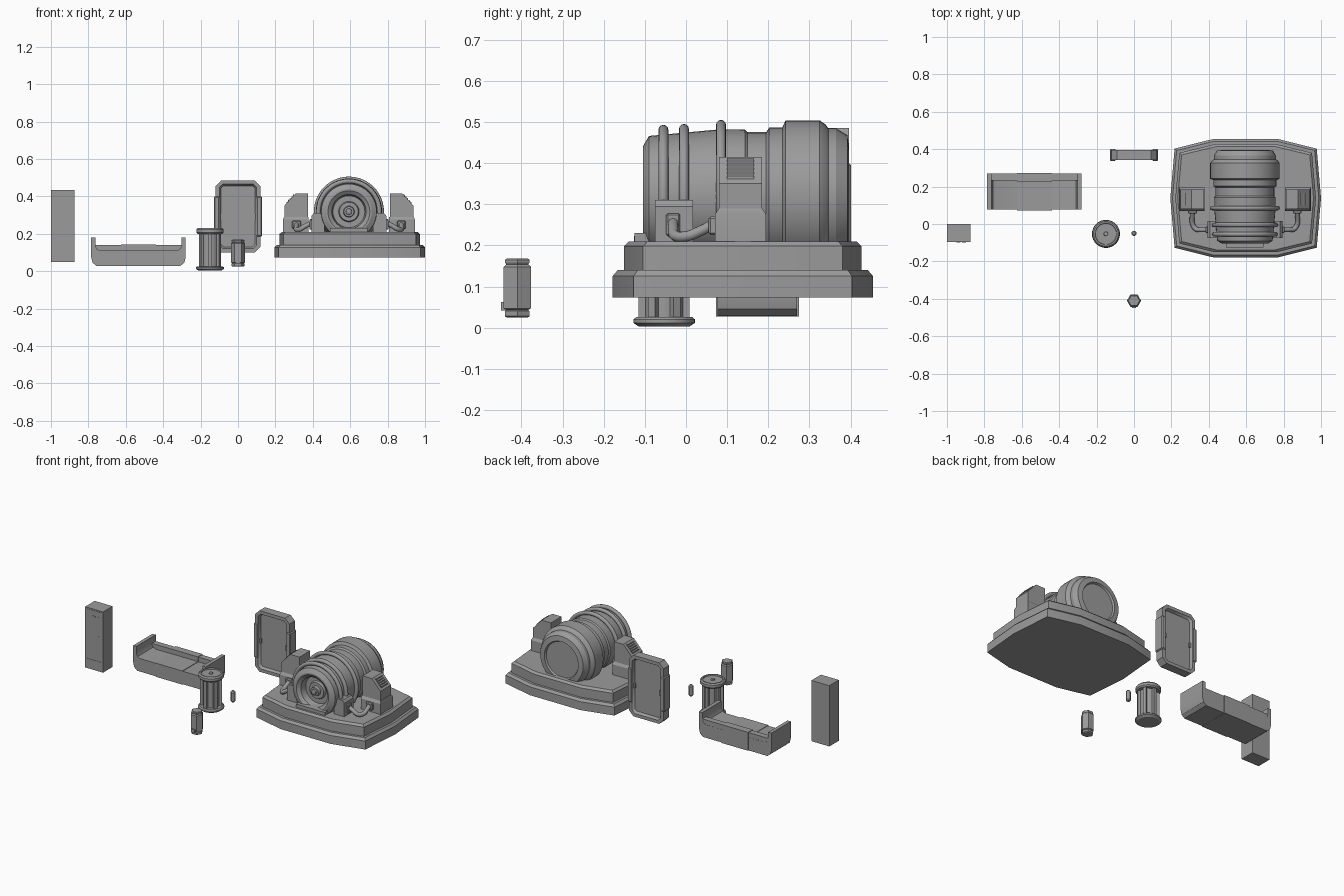
import bpy, bmesh, math
from mathutils import Vector, Matrix

if "Cube" in bpy.data.objects:
    bpy.data.objects.remove(bpy.data.objects["Cube"])

grey = bpy.data.materials.new("mid_grey")
grey.diffuse_color = (0.33, 0.33, 0.33, 1)
grey.use_nodes = True
grey.node_tree.nodes["Principled BSDF"].inputs["Base Color"].default_value = grey.diffuse_color


def finish(bm, name, angle=30):
    bmesh.ops.recalc_face_normals(bm, faces=bm.faces)
    me = bpy.data.meshes.new(name)
    bm.to_mesh(me)
    bm.free()
    me.materials.append(grey)
    me.shade_smooth()
    me.set_sharp_from_angle(angle=math.radians(angle))
    ob = bpy.data.objects.new(name, me)
    bpy.context.collection.objects.link(ob)
    return ob


def box(name, x, y, z, bevel=0.0):
    bm = bmesh.new()
    bmesh.ops.create_cube(bm, size=1)
    for v in bm.verts:
        v.co = [(r[0] + r[1]) / 2 + c * (r[1] - r[0]) for c, r in zip(v.co, (x, y, z))]
    if bevel:
        bmesh.ops.bevel(bm, geom=bm.edges[:], offset=bevel, segments=1, affect='EDGES')
    return finish(bm, name)


def loft(name, rings):
    """Closed solid through matching rings of points."""
    bm = bmesh.new()
    vs = [[bm.verts.new(p) for p in ring] for ring in rings]
    n = len(vs[0])
    for a, b in zip(vs, vs[1:]):
        for i in range(n):
            j = (i + 1) % n
            bm.faces.new((a[i], a[j], b[j], b[i]))
    bm.faces.new(vs[0])
    bm.faces.new(vs[-1])
    return finish(bm, name)


def prism_y(name, pts, y0, y1):
    return loft(name, [[(x, y, z) for x, z in pts] for y in (y0, y1)])


def lathe(name, profile, centre, axis='Z', seg=32):
    """Revolve (radius, height) pairs about z or y."""
    rings = []
    for r, h in profile:
        ring = []
        for i in range(seg):
            a = 2 * math.pi * i / seg
            c, s = r * math.cos(a), r * math.sin(a)
            p = (c, s, h) if axis == 'Z' else (c, h, s)
            ring.append(Vector(centre) + Vector(p))
        rings.append(ring)
    return loft(name, rings)


def tube(name, pts, radius, res=4):
    cu = bpy.data.curves.new(name, 'CURVE')
    cu.dimensions = '3D'
    cu.bevel_depth = radius
    cu.bevel_resolution = res
    cu.use_fill_caps = True
    cu.resolution_u = 5
    sp = cu.splines.new('BEZIER')
    sp.bezier_points.add(len(pts) - 1)
    for bp, p in zip(sp.bezier_points, pts):
        bp.co = p
        bp.handle_left_type = bp.handle_right_type = 'AUTO'
    cu.materials.append(grey)
    ob = bpy.data.objects.new(name, cu)
    bpy.context.collection.objects.link(ob)
    return ob


# --- Locker with door panel, vents and handle
box("locker", (-1, -0.875), (-0.095, 0), (0.05, 0.433))
box("locker_kick_panel", (-0.99, -0.885), (-0.097, -0.094), (0.06, 0.112))
box("locker_door", (-0.99, -0.885), (-0.097, -0.094), (0.118, 0.425))
for x in (-0.95, -0.92):
    box("locker_vent", (x, x + 0.022), (-0.099, -0.094), (0.384, 0.392))
box("locker_handle", (-0.905, -0.898), (-0.099, -0.094), (0.24, 0.27))

# --- Bench: one U-shaped profile, a low back and a proud middle section
cx = -0.5325
half = [(0.205, 0.11), (0.222, 0.118), (0.23, 0.135), (0.23, 0.18), (0.253, 0.18),
        (0.253, 0.075), (0.245, 0.045), (0.225, 0.028)]
prism_y("bench_seat", [(cx + x, z) for x, z in half] +
        [(cx - x, z) for x, z in reversed(half)], 0.077, 0.27)
box("bench_back", (cx - 0.235, cx + 0.235), (0.232, 0.269), (0.09, 0.14))
box("bench_middle_seat", (cx - 0.093, cx + 0.093), (0.073, 0.274), (0.027, 0.113))
box("bench_middle_back", (cx - 0.093, cx + 0.093), (0.228, 0.274), (0.1, 0.143))

# --- Round canister with flanges and upright posts
c = (-0.15, -0.053, 0)
lathe("canister_base", [(0.062, 0.003), (0.075, 0.012), (0.075, 0.02), (0.068, 0.026)], c)
lathe("canister_top", [(0.066, 0.198), (0.073, 0.206), (0.073, 0.222), (0.066, 0.23),
                       (0.058, 0.23), (0.056, 0.223), (0.012, 0.223), (0.01, 0.23)], c)
lathe("canister_core", [(0.047, 0.02), (0.047, 0.21)], c)
for i in range(6):
    a = math.radians(60 * i + 30)
    post = box("canister_post", (0.042, 0.062), (-0.01, 0.01), (0.02, 0.205))
    post.data.transform(Matrix.Translation(c) @ Matrix.Rotation(a, 4, 'Z'))

# --- Hexagonal flask and small capsule
lathe("flask", [(0.03, 0.025), (0.035, 0.028), (0.035, 0.04), (0.03, 0.043), (0.038, 0.047),
                (0.038, 0.148), (0.031, 0.154), (0.034, 0.158), (0.034, 0.165),
                (0.03, 0.168)], (0, -0.41, 0), seg=6)
box("flask_tag", (-0.012, 0.012), (-0.45, -0.43), (0.042, 0.062))
lathe("small_capsule", [(0.008, 0.083), (0.014, 0.09), (0.014, 0.146), (0.008, 0.153)],
      (0, -0.05, 0), seg=12)

# --- Door frame: chamfered slab recessed on both sides
x, z0, z1, k = 0.12, 0.1, 0.485, 0.03
frame = prism_y("door_frame", [(-x, z0 + k), (-x + k, z0), (x - k, z0), (x, z0 + k),
                               (x, z1 - k), (x - k, z1), (-x + k, z1), (-x, z1 - k)],
                0.341, 0.396)
bm = bmesh.new()
bm.from_mesh(frame.data)
for f in [f for f in bm.faces if abs(f.normal.y) > 0.9]:
    n = f.normal.copy()
    for thick, depth in ((0.022, 0), (0.01, 0.017)):
        bmesh.ops.inset_region(bm, faces=[f], thickness=thick)
        bmesh.ops.translate(bm, verts=f.verts[:], vec=-n * depth)
bm.to_mesh(frame.data)
bm.free()
for s in (-1, 1):
    xs = sorted((s * 0.098, s * 0.128))
    box("door_side_clamp", xs, (0.336, 0.401), (0.185, 0.40), 0.005)
    box("door_latch", sorted((s * 0.084, s * 0.1)), (0.35, 0.387), (0.275, 0.305))

# --- Platform: two bowed tiers
px, py = 0.597, 0.138
outline = [(0.175, 0.316), (0.38, 0.265), (0.403, 0), (0.38, -0.265), (0.175, -0.316),
           (-0.175, -0.316), (-0.38, -0.265), (-0.403, 0), (-0.38, 0.265), (-0.175, 0.316)]


def bowed(inset, z):
    return [(px + a * (1 - inset / 0.403), py + b * (1 - inset / 0.316), z)
            for a, b in outline]


loft("platform_lower", [bowed(0, 0.073), bowed(0, 0.126), bowed(0.012, 0.14)])
loft("platform_upper", [bowed(0.027, 0.135), bowed(0.027, 0.198), bowed(0.04, 0.21)])

# --- Turbine drum lying along y, dished at both ends
gx, gz = 0.593, 0.318
lathe("turbine_drum", [
    (0.018, -0.085), (0.027, -0.085), (0.03, -0.065), (0.05, -0.065), (0.055, -0.05),
    (0.085, -0.05), (0.092, -0.09), (0.112, -0.105), (0.122, -0.105), (0.148, -0.09),
    (0.163, 0.07), (0.164, 0.143), (0.157, 0.15), (0.157, 0.195), (0.168, 0.202),
    (0.168, 0.234), (0.186, 0.242), (0.186, 0.325), (0.175, 0.34), (0.166, 0.346),
    (0.166, 0.365), (0.15, 0.392), (0.118, 0.396), (0.112, 0.385)],
    (gx, 0, gz), 'Y', 40)
lathe("turbine_hub", [(0.02, -0.06), (0.016, -0.095), (0.008, -0.098)], (gx, 0, gz), 'Y', 16)
box("turbine_foot", (gx - 0.1, gx + 0.1), (-0.125, 0.1), (0.2, 0.23))

# --- Pipe hoops over the drum
for y, r in ((-0.055, 0.163), (-0.005, 0.165), (0.085, 0.175)):
    arc = [math.radians(-30 + 20 * i) for i in range(13)]
    tube("pipe_hoop", [(gx + r * math.cos(a), y, gz + r * math.sin(a)) for a in arc], 0.012)

# --- Mirrored side equipment: consoles, junction boxes and hoses
for s in (-1, 1):
    def X(d):
        return gx + s * d

    def XR(a, b):
        return sorted((X(a), X(b)))

    prism_y("console", [(X(0.22), 0.2), (X(0.22), 0.415), (X(0.285), 0.415),
                        (X(0.345), 0.35), (X(0.345), 0.2)], 0.08, 0.185)
    loft("console_base", [[(X(a), b, z) for a, b in
                           ((0.215, y0), (xo, y0), (xo, y1), (0.215, y1))]
                          for z, xo, y0, y1 in ((0.2, 0.352, 0.07, 0.195),
                                                (0.275, 0.352, 0.07, 0.195),
                                                (0.29, 0.347, 0.08, 0.185))])
    # Louvres on the sloping face
    for i in range(5):
        d, z = 0.293 + i * 0.009, 0.4065 - i * 0.00975
        prism_y("console_louvre", [(X(d), z - 0.003), (X(d), z + 0.006),
                                   (X(d + 0.006), z + 0.001), (X(d + 0.006), z - 0.009)],
                0.1, 0.165)
    box("console_socket", XR(0.257, 0.303), (0.055, 0.08), (0.225, 0.27), 0.005)
    loft("junction_box", [[(X(a), y, z) for a, y in
                           ((0.13, -0.075), (xo, -0.075), (xo, 0.017), (0.13, 0.017))]
                          for z, xo in ((0.2, 0.2), (0.295, 0.2), (0.31, 0.188))])
    box("junction_socket", XR(0.195, 0.212), (-0.048, -0.014), (0.222, 0.278), 0.004)
    tube("hose", [(X(0.28), 0.065, 0.25), (X(0.282), 0.035, 0.235), (X(0.28), 0.0, 0.222),
                  (X(0.262), -0.027, 0.224), (X(0.235), -0.031, 0.24),
                  (X(0.205), -0.031, 0.255)], 0.013, 3)
